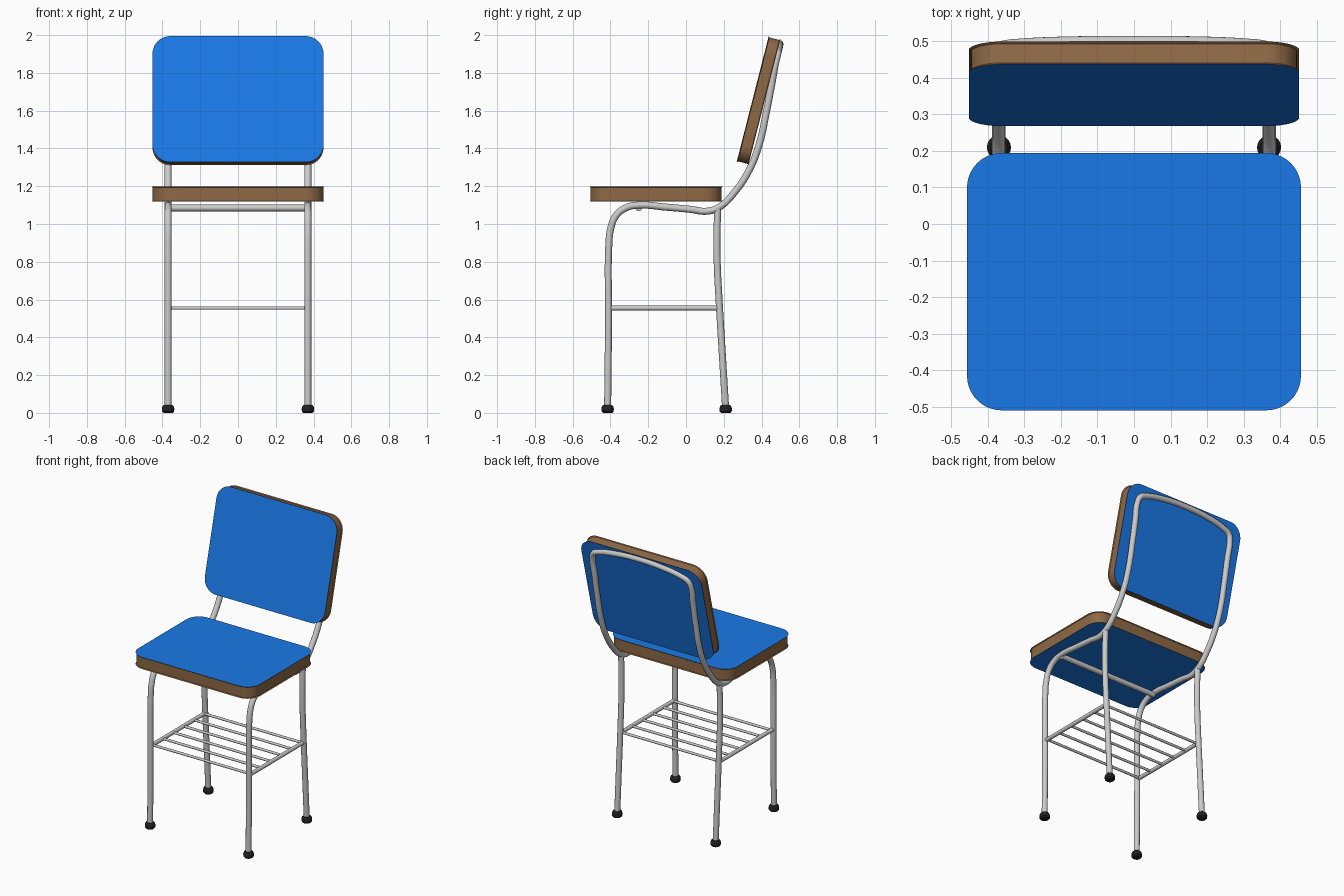
import bpy, bmesh
from math import radians, sin, cos, pi

if "Cube" in bpy.data.objects:
    bpy.data.objects.remove(bpy.data.objects["Cube"])


def material(name, rgb):
    m = bpy.data.materials.new(name)
    m.diffuse_color = (*rgb, 1)
    m.use_nodes = True
    m.node_tree.nodes["Principled BSDF"].inputs["Base Color"].default_value = m.diffuse_color
    return m


BLUE = material("blue_laminate", (0.01, 0.19, 0.80))
WOOD = material("wood_edge", (0.27, 0.14, 0.06))
BLACK = material("black_rubber", (0.015, 0.015, 0.015))


def smooth(ob, angle=35):
    bpy.ops.object.select_all(action='DESELECT')
    ob.select_set(True)
    bpy.context.view_layer.objects.active = ob
    bpy.ops.object.shade_smooth_by_angle(angle=radians(angle))


def mesh_object(name, bm, mats):
    bmesh.ops.recalc_face_normals(bm, faces=bm.faces)
    me = bpy.data.meshes.new(name)
    bm.to_mesh(me)
    bm.free()
    for m in mats:
        me.materials.append(m)
    ob = bpy.data.objects.new(name, me)
    bpy.context.collection.objects.link(ob)
    smooth(ob)
    return ob


def loft(bm, rings, side_mat=0):
    """Skin a stack of equal rings and cap both ends."""
    vs = [[bm.verts.new(p) for p in r] for r in rings]
    n = len(vs[0])
    for a, b in zip(vs, vs[1:]):
        for i in range(n):
            j = (i + 1) % n
            bm.faces.new((a[i], a[j], b[j], b[i])).material_index = side_mat
    bm.faces.new(vs[0][::-1])
    bm.faces.new(vs[-1])


def panel(name, w, d, t, r=0.095, steps=10):
    """Rounded slab: blue faces with a slight lip, wooden edge."""
    def ring(z, inset):
        pts = []
        for k, (sx, sy) in enumerate([(1, 1), (-1, 1), (-1, -1), (1, -1)]):
            for i in range(steps + 1):
                a = (k + i / steps) * pi / 2
                pts.append((sx * (w / 2 - r) + (r - inset) * cos(a),
                            sy * (d / 2 - r) + (r - inset) * sin(a), z))
        return pts
    bm = bmesh.new()
    h = t / 2
    loft(bm, [ring(-h, 0), ring(-h + .005, .006), ring(h - .005, .006), ring(h, 0)], 1)
    return mesh_object(name, bm, [BLUE, WOOD])


def tube(name, pts, radius, res=6):
    """Round bar through the points, turned into a mesh."""
    cu = bpy.data.curves.new(name, 'CURVE')
    cu.dimensions = '3D'
    cu.bevel_depth = radius
    cu.bevel_resolution = 4
    cu.resolution_u = res
    cu.use_fill_caps = True
    sp = cu.splines.new('BEZIER')
    sp.bezier_points.add(len(pts) - 1)
    for bp, p in zip(sp.bezier_points, pts):
        bp.co = p
        bp.handle_left_type = bp.handle_right_type = 'AUTO'
    ob = bpy.data.objects.new(name, cu)
    bpy.context.collection.objects.link(ob)
    bpy.ops.object.select_all(action='DESELECT')
    ob.select_set(True)
    bpy.context.view_layer.objects.active = ob
    bpy.ops.object.convert(target='MESH')
    smooth(bpy.context.object, 50)


# Seat and tilted backrest
seat = panel("seat", 0.915, 0.705, 0.08)
seat.location = (0, -0.158, 1.158)
back = panel("backrest", 0.905, 0.689, 0.064)
back.location = (0, 0.384, 1.653)
back.rotation_euler.x = radians(90 - 14.3)

# Main frame: front legs, seat supports and back loop in one bent tube
X = 0.37
side = [(-.415, .02), (-.41, .5), (-.408, .9), (-.40, .97), (-.37, 1.045), (-.315, 1.087),
        (-.245, 1.10), (-.115, 1.09), (.02, 1.078), (.115, 1.068), (.18, 1.092),
        (.257, 1.168), (.337, 1.29), (.39, 1.43), (.423, 1.58), (.454, 1.74), (.476, 1.86)]
right = [(X, y, z) for y, z in side] + [(.355, .485, 1.898), (.31, .49, 1.919), (.17, .496, 1.945)]
left = [(-x, y, z) for x, y, z in reversed(right)]
tube("main_frame", right + [(0, .497, 1.954)] + left, 0.0185)

# Rear legs, rack rails and rubber feet on both sides
for s, label in ((-1, "left"), (1, "right")):
    tube("rear_leg_" + label, [(s * X, y, z) for y, z in
         [(.21, .02), (.193, .3), (.176, .58), (.165, .8), (.164, .95), (.168, 1.08)]], 0.0185)
    tube("rack_rail_" + label, [(s * X, -.41, .555), (s * X, .177, .555)], 0.013, 1)
    for y, part in ((-.415, "front"), (.21, "rear")):
        bm = bmesh.new()
        loft(bm, [[(r * cos(i * pi / 10), r * sin(i * pi / 10), z) for i in range(20)]
                  for r, z in ((.025, 0), (.032, .008), (.033, .022), (.03, .034), (.023, .042))])
        foot = mesh_object(f"{part}_foot_{label}", bm, [BLACK])
        foot.location = (s * X, y, 0)

# Cross bar under the seat
tube("seat_cross_bar", [(-X, -.25, 1.085), (X, -.25, 1.085)], 0.0175, 1)

# Book rack rods
for i in range(6):
    y = -.39 + i * .111
    tube(f"rack_rod_{i + 1}", [(-X, y, .555), (X, y, .555)], 0.0085, 1)
